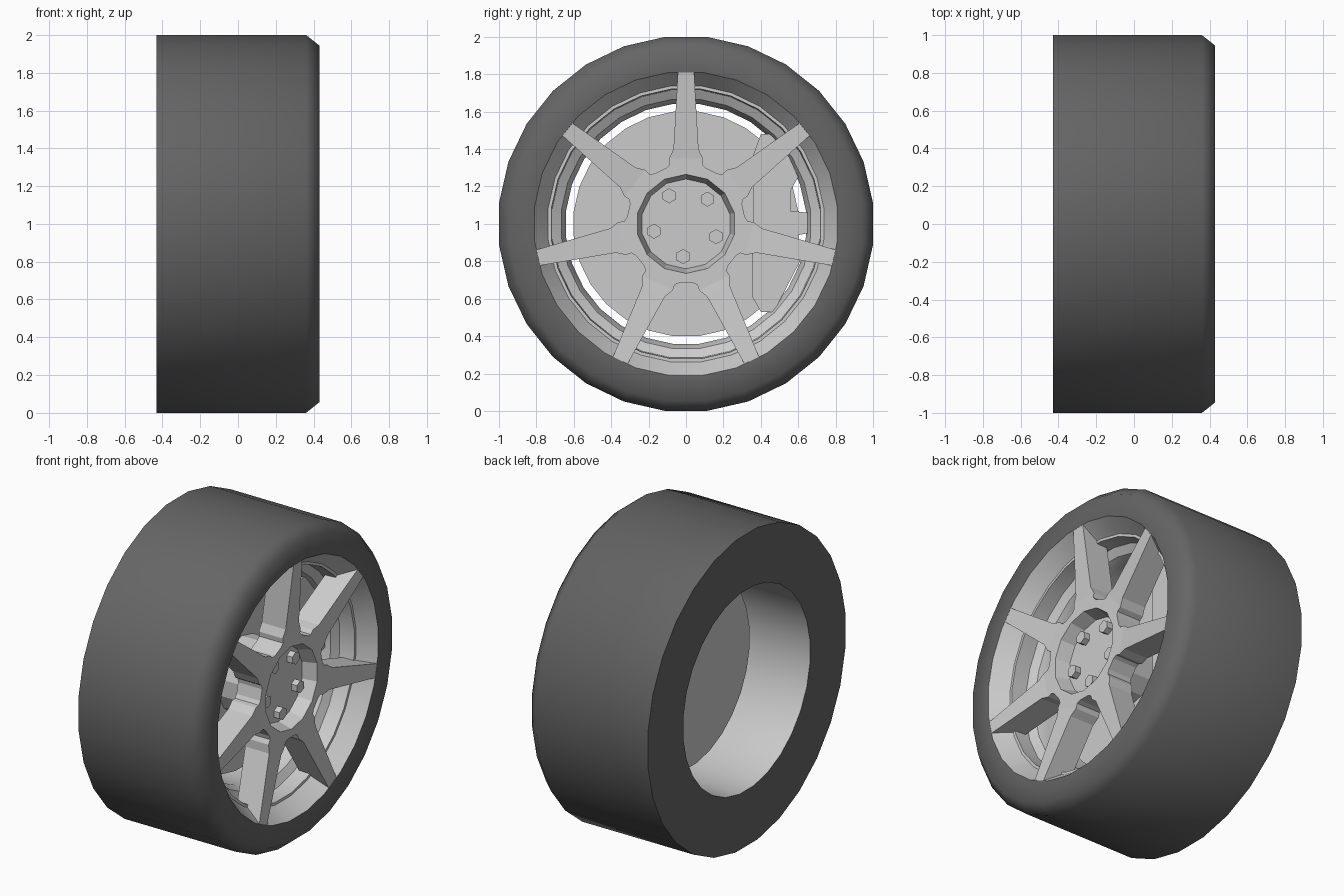
import bpy, bmesh
from math import cos, sin, pi, radians
from mathutils import Vector

if "Cube" in bpy.data.objects:
    bpy.data.objects.remove(bpy.data.objects["Cube"])

CZ = 1.0          # axle height
STEP = 2 * pi / 7  # angle between spokes


def polar(x, r, a):
    return Vector((x, r * cos(a), CZ + r * sin(a)))


def finish(name, bm, mat=None, smooth=None):
    bmesh.ops.remove_doubles(bm, verts=bm.verts, dist=1e-5)
    me = bpy.data.meshes.new(name)
    bm.to_mesh(me)
    bm.free()
    ob = bpy.data.objects.new(name, me)
    bpy.context.collection.objects.link(ob)
    if mat:
        me.materials.append(mat)
    if smooth:
        bpy.context.view_layer.objects.active = ob
        ob.select_set(True)
        bpy.ops.object.shade_smooth_by_angle(angle=radians(smooth))
        ob.select_set(False)
    return ob


def lathe(name, profile, segs=28, phase=pi / 28, mat=None, smooth=None):
    """Spin an (x, radius) profile about the axle."""
    bm = bmesh.new()
    rings = [[bm.verts.new(polar(x, r, pi / 2 + phase + 2 * pi * j / segs))
              for j in range(segs)] for x, r in profile]
    for a, b in zip(rings, rings[1:]):
        for j in range(segs):
            k = (j + 1) % segs
            bm.faces.new((a[j], b[j], b[k], a[k]))
    bmesh.ops.dissolve_degenerate(bm, edges=bm.edges, dist=1e-5)
    return finish(name, bm, mat, smooth)


def prism(name, pts, x0, x1):
    """Extrude a (y, z) outline along the axle."""
    bm = bmesh.new()
    f = bm.faces.new([bm.verts.new((x0, y, z)) for y, z in pts])
    ext = bmesh.ops.extrude_face_region(bm, geom=[f], use_keep_orig=True)
    for v in ext["geom"]:
        if isinstance(v, bmesh.types.BMVert):
            v.co.x = x1
    bmesh.ops.recalc_face_normals(bm, faces=bm.faces)
    return finish(name, bm)


rubber = bpy.data.materials.new("rubber")
rubber.diffuse_color = (0.13, 0.13, 0.13, 1)
rubber.use_nodes = True
rubber.node_tree.nodes["Principled BSDF"].inputs["Base Color"].default_value = rubber.diffuse_color

# Tyre
lathe("tyre", [(.425, .815), (.43, .95), (.36, 1.006), (-.43, 1.006), (-.43, .645)],
      mat=rubber, smooth=60)

# Stepped rim and barrel
lathe("rim", [(-.43, .645), (.13, .645), (.19, .67), (.22, .72), (.32, .725),
              (.32, .742), (.425, .815)], smooth=25)

# Brake disc and axle hub behind the spokes
lathe("brake_disc", [(.03, 0), (.03, .604), (-.03, .604), (-.03, 0)], smooth=30)
lathe("axle_hub", [(.28, .24), (.03, .24)], segs=14, phase=0)

# Recessed centre with bolts
lathe("hub_recess", [(.29, 0), (.29, .24), (.38, .265)], segs=14, phase=0)
for i in range(5):
    a = radians(49 + 72 * i)
    y, z = .175 * cos(a), CZ + .175 * sin(a)
    prism(f"bolt_{i + 1}", [(y + .04 * sin(k * pi / 3), z + .04 * cos(k * pi / 3))
                            for k in range(6)], .28, .33)

# Seven spokes: one half spoke, mirrored and repeated
HUB_X, TIP_X = .38, .425
bm = bmesh.new()
for i in range(7):
    a = pi / 2 + i * STEP
    for s in (1, -1):
        def at(x, along, side, turn=0.0):
            d = a + s * turn
            return bm.verts.new((x, along * cos(d) - s * side * sin(d),
                                 CZ + along * sin(d) + s * side * cos(d)))
        half = STEP / 2
        mid_x = HUB_X + .005
        c0, p0 = at(TIP_X, .815, 0), at(TIP_X, .815, .043)
        c1, p1 = at(mid_x, .40, 0), at(mid_x, .40, .067)
        c2, p2 = at(HUB_X, .35, 0), at(HUB_X, .35, .09)
        hub = [at(HUB_X, .265, 0), at(HUB_X, .265, 0, half), at(HUB_X, .315, 0, half),
               at(HUB_X, .315, -.035, half), at(HUB_X, .325, -.06, half)]
        bm.faces.new((c0, c1, p1, p0))
        bm.faces.new((c1, c2, p2, p1))
        bm.faces.new([c2] + hub + [p2])
bmesh.ops.remove_doubles(bm, verts=bm.verts, dist=1e-4)
ext = bmesh.ops.extrude_face_region(bm, geom=bm.faces[:], use_keep_orig=True)
for v in ext["geom"]:
    if isinstance(v, bmesh.types.BMVert):
        v.co.x -= .17
bmesh.ops.recalc_face_normals(bm, faces=bm.faces)
finish("spokes", bm)

# Brake caliper
prism("brake_caliper", [(.36, 1.37), (.40, 1.48), (.46, 1.48), (.55, 1.36), (.60, 1.25),
                        (.56, 1.18), (.56, 1.07), (.65, 1.06), (.65, .95), (.60, .94),
                        (.61, .80), (.47, .53), (.40, .53), (.355, .61)], 0, .16)
